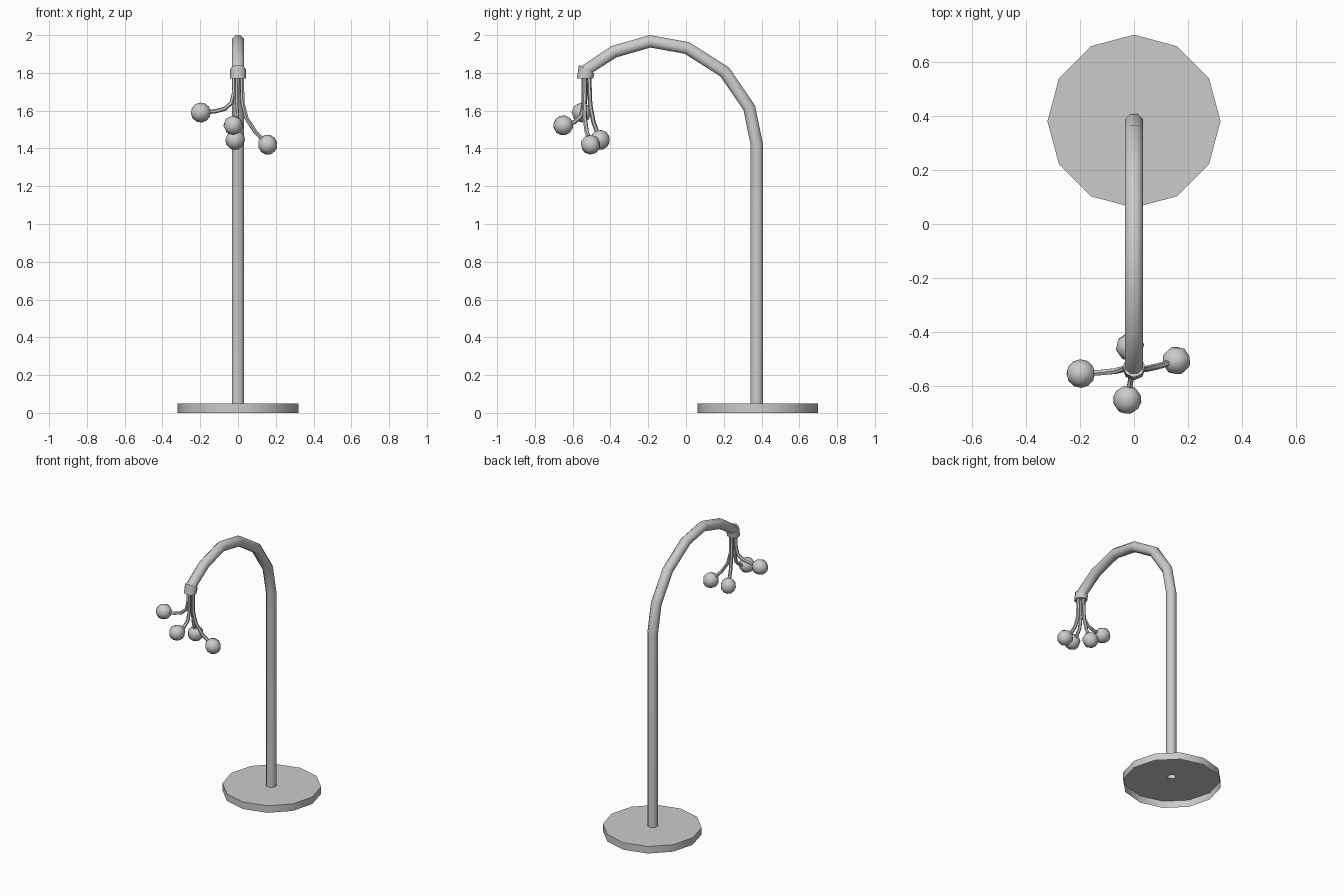
import bpy, bmesh, math
from mathutils import Vector

if "Cube" in bpy.data.objects:
    bpy.data.objects.remove(bpy.data.objects["Cube"])


def finish(bm, name, angle=40):
    bmesh.ops.recalc_face_normals(bm, faces=bm.faces)
    me = bpy.data.meshes.new(name)
    bm.to_mesh(me)
    bm.free()
    ob = bpy.data.objects.new(name, me)
    bpy.context.collection.objects.link(ob)
    bpy.ops.object.select_all(action='DESELECT')
    ob.select_set(True)
    bpy.context.view_layer.objects.active = ob
    bpy.ops.object.shade_smooth_by_angle(angle=math.radians(angle))
    return ob


def tube(name, path, radius, sides, ref):
    """Sweep a regular polygon along a path; ref fixes the ring orientation."""
    pts = [Vector(p) for p in path]
    bm = bmesh.new()
    rings = []
    for i, p in enumerate(pts):
        t = (pts[min(i + 1, len(pts) - 1)] - p).normalized() + (p - pts[max(i - 1, 0)]).normalized()
        t.normalize()
        u = (Vector(ref) - t * t.dot(Vector(ref))).normalized()
        v = t.cross(u)
        ring = []
        for k in range(sides):
            a = 2 * math.pi * (k + 0.5) / sides
            ring.append(bm.verts.new(p + (u * math.cos(a) + v * math.sin(a)) * radius))
        rings.append(ring)
    for a, b in zip(rings, rings[1:]):
        for k in range(sides):
            j = (k + 1) % sides
            bm.faces.new((a[k], a[j], b[j], b[k]))
    return finish(bm, name, 50)


# base: shallow disc, hollow underneath, with a hole where the pole meets it
bm = bmesh.new()
prof = [(0.32, 0), (0.32, 0.05), (0.025, 0.05)]
vs = [bm.verts.new((r, 0.38, z)) for r, z in prof]
for v in vs[:2]:
    v.co.y = 0.38
es = [bm.edges.new(p) for p in zip(vs, vs[1:])]
bmesh.ops.spin(bm, geom=vs + es, cent=(0, 0.38, 0), axis=(0, 0, 1),
               angle=2 * math.pi, steps=12, use_merge=True)
bmesh.ops.remove_doubles(bm, verts=bm.verts, dist=1e-4)
finish(bm, "base")

# bent pole, last point hidden in the collar
pole = [(0.375, 0.05), (0.375, 1.42), (0.335, 1.615), (0.205, 1.805), (0.005, 1.932),
        (-0.19, 1.967), (-0.382, 1.912), (-0.525, 1.818), (-0.534, 1.78)]
tube("pole", [(0, y, z) for y, z in pole], 0.0355, 8, (1, 0, 0))

# collar at the pole tip, top tilted square to the arm
bm = bmesh.new()
bmesh.ops.create_cone(bm, cap_ends=True, segments=8, radius1=0.043, radius2=0.041, depth=0.05)
for v in bm.verts:
    if v.co.z > 0:
        v.co = Vector((v.co.x, v.co.y - 0.526, 1.82 - v.co.y * 0.55))
    else:
        v.co = Vector((v.co.x, v.co.y - 0.535, 1.77))
finish(bm, "collar", 50)

# drooping stems, each ending in a ball
stems = {
    "left": [(-0.02, -0.53, 1.79), (-0.022, -0.532, 1.69), (-0.035, -0.535, 1.64),
             (-0.07, -0.544, 1.61), (-0.12, -0.549, 1.597), (-0.197, -0.553, 1.59)],
    "front": [(-0.003, -0.542, 1.79), (-0.004, -0.541, 1.64), (-0.008, -0.555, 1.575),
              (-0.014, -0.59, 1.54), (-0.025, -0.65, 1.522)],
    "back": [(-0.003, -0.513, 1.79), (-0.004, -0.507, 1.63), (-0.008, -0.49, 1.54),
             (-0.015, -0.455, 1.445)],
    "right": [(0.02, -0.535, 1.79), (0.024, -0.538, 1.64), (0.045, -0.536, 1.56),
              (0.09, -0.526, 1.49), (0.157, -0.505, 1.42)],
}
for side, path in stems.items():
    tube(side + "_stem", path, 0.0115, 6, (0.35, 0.9, 0.1) if side in ("left", "right") else (1, 0, 0))
    bm = bmesh.new()
    bmesh.ops.create_uvsphere(bm, u_segments=8, v_segments=6, radius=0.053)
    # ball axis follows the stem
    axis = (Vector(path[-1]) - Vector(path[-2])).normalized()
    rot = axis.to_track_quat('Z', 'Y').to_matrix()
    bmesh.ops.rotate(bm, verts=bm.verts, matrix=rot)
    bmesh.ops.translate(bm, verts=bm.verts, vec=path[-1])
    finish(bm, side + "_ball", 60)
